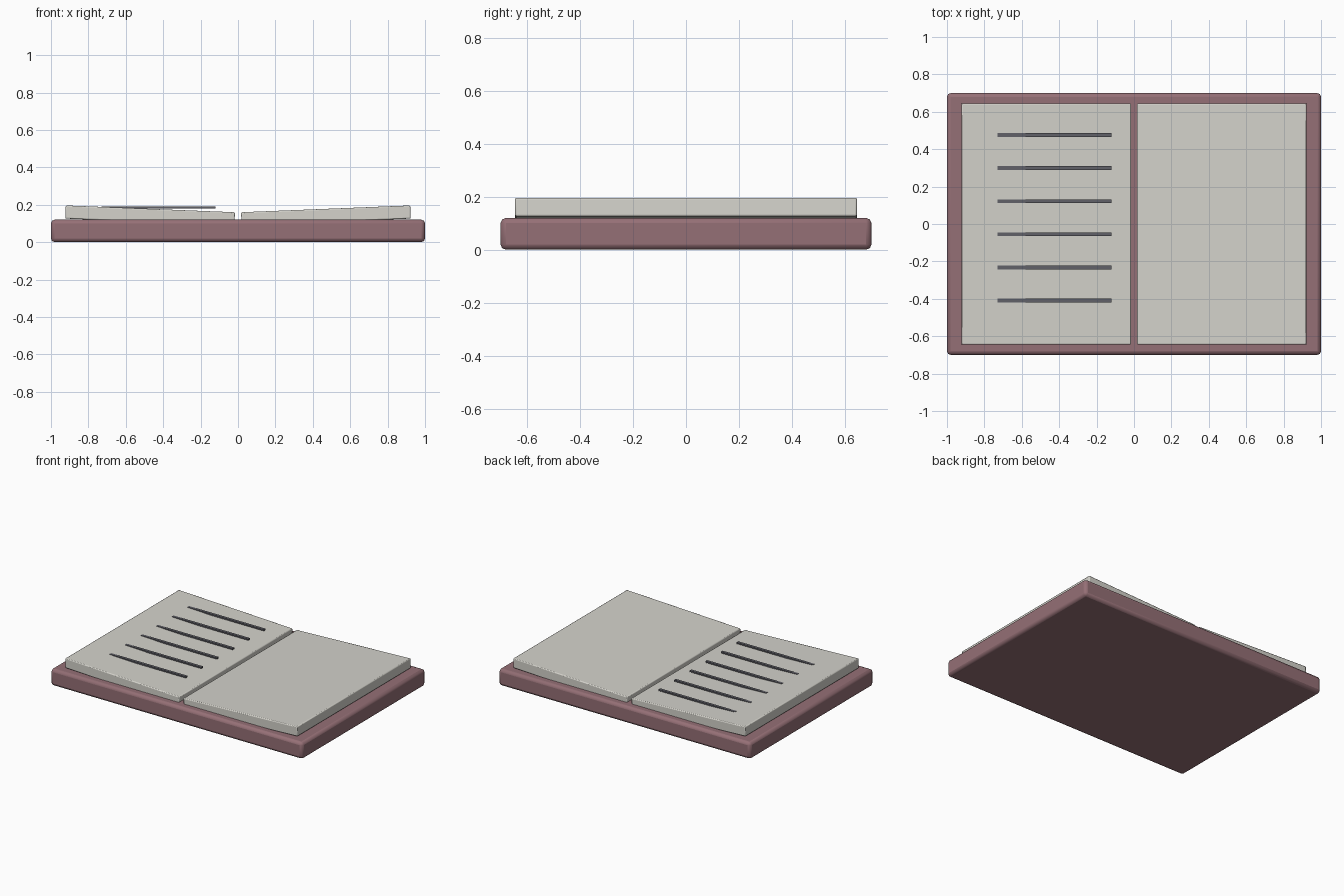
import bpy, math

if "Cube" in bpy.data.objects:
    bpy.data.objects.remove(bpy.data.objects["Cube"])


def material(name, color):
    m = bpy.data.materials.new(name)
    m.diffuse_color = (*color, 1)
    m.use_nodes = True
    m.node_tree.nodes["Principled BSDF"].inputs["Base Color"].default_value = m.diffuse_color
    return m


def box(name, size, loc, mat, bevel=0.0, segments=2, tilt=0.0):
    bpy.ops.mesh.primitive_cube_add(size=1, location=loc)
    ob = bpy.context.object
    ob.name = name
    ob.scale = size
    bpy.ops.object.transform_apply(location=False, rotation=False, scale=True)
    ob.rotation_euler.y = tilt
    ob.data.materials.append(mat)
    if bevel:
        b = ob.modifiers.new("bevel", 'BEVEL')
        b.width = bevel
        b.segments = segments
        bpy.ops.object.shade_smooth_by_angle(angle=math.radians(30))
    return ob


cover_mat = material("cover_red", (0.30, 0.16, 0.18))
page_mat = material("page_paper", (0.66, 0.65, 0.60))
ink_mat = material("ink", (0.12, 0.12, 0.14))

# Cover slab
box("cover", (2.0, 1.4, 0.12), (0, 0, 0.06), cover_mat, 0.02, 2)

# Two page blocks, outer edges raised
for name, side in (("left_pages", -1), ("right_pages", 1)):
    box(name, (0.905, 1.29, 0.07), (side * 0.47, 0, 0.143), page_mat,
        0.006, 2, tilt=-side * 0.04)

# Level text lines on the left page, sinking into the tilted paper
for i in range(6):
    box(f"text_line_{i + 1}", (0.607, 0.02, 0.01),
        (-0.425, 0.476 - 0.177 * i, 0.1855), ink_mat)
